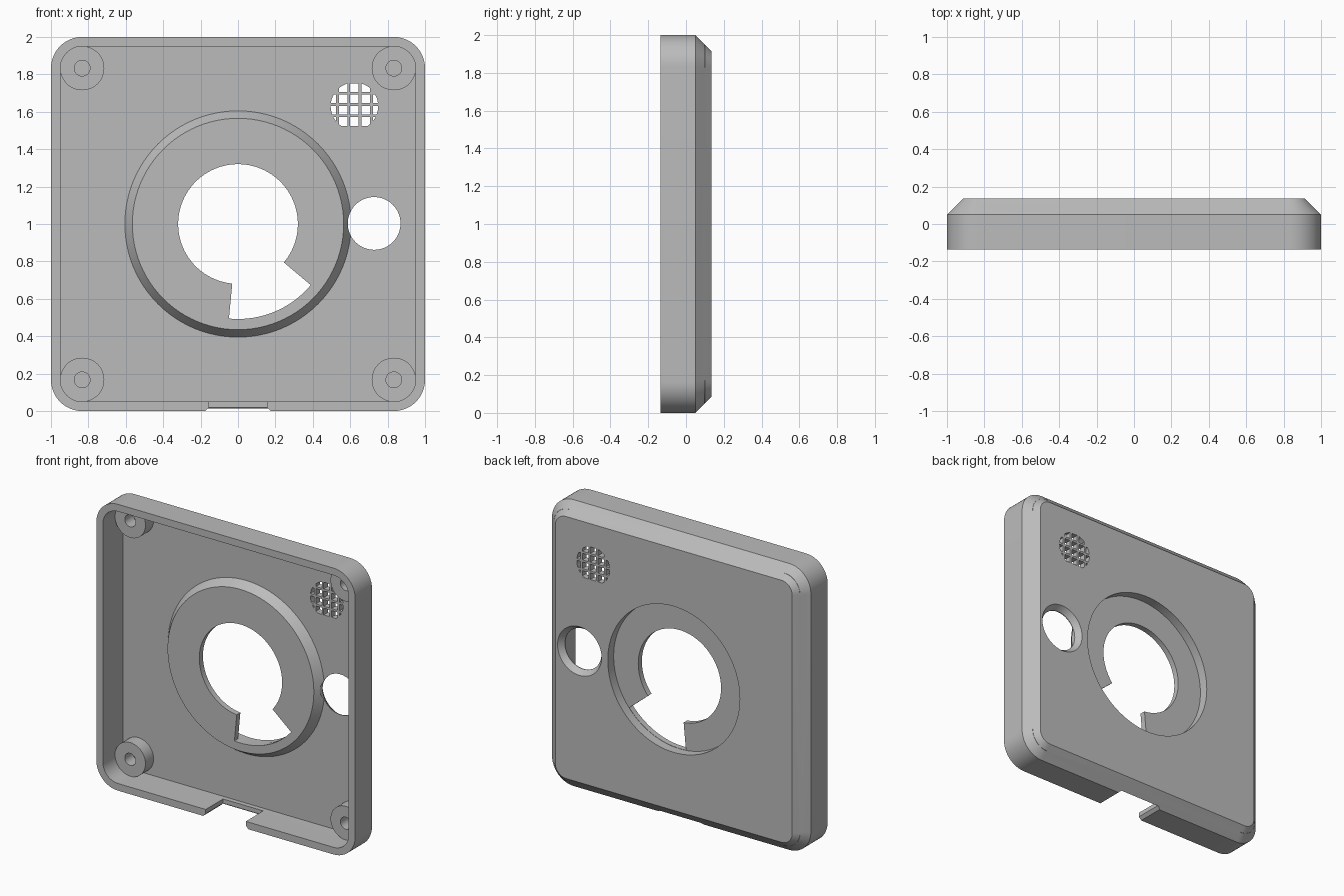
import bpy, bmesh
from math import cos, sin, radians, pi

old = bpy.data.objects.get("Cube")
if old:
    bpy.data.objects.remove(old, do_unlink=True)

FRONT, BACK, FLOOR = -0.135, 0.135, 0.09   # depth levels of the cover
CORNER = 0.167                             # outer corner radius

grey = bpy.data.materials.new("plain grey")
grey.use_nodes = True
grey.diffuse_color = (0.5, 0.5, 0.5, 1)
grey.node_tree.nodes["Principled BSDF"].inputs["Base Color"].default_value = grey.diffuse_color


def solid(name, rings):
    """Closed solid skinned through rings of 3D points."""
    bm = bmesh.new()
    loops = [[bm.verts.new(p) for p in ring] for ring in rings]
    n = len(loops[0])
    for a, b in zip(loops, loops[1:]):
        for i in range(n):
            j = (i + 1) % n
            bm.faces.new((a[i], a[j], b[j], b[i]))
    bm.faces.new(loops[0])
    bm.faces.new(loops[-1])
    bmesh.ops.recalc_face_normals(bm, faces=bm.faces)
    mesh = bpy.data.meshes.new(name)
    bm.to_mesh(mesh)
    bm.free()
    mesh.materials.append(grey)
    ob = bpy.data.objects.new(name, mesh)
    bpy.context.collection.objects.link(ob)
    return ob


def rounded(y, inset, steps=12):
    """Rounded square outline, inset evenly from the outer edge."""
    r, c = CORNER - inset, 1 - CORNER
    pts = []
    for k, (sx, sz) in enumerate(((1, 1), (-1, 1), (-1, -1), (1, -1))):
        for i in range(steps + 1):
            a = (k + i / steps) * pi / 2
            pts.append((sx * c + r * cos(a), y, 1 + sz * c + r * sin(a)))
    return pts


def disc(name, x, z, levels, n=96):
    """Round solid along y from (depth, radius) levels."""
    return solid(name, [[(x + r * cos(2 * pi * i / n), y, z + r * sin(2 * pi * i / n))
                         for i in range(n)] for y, r in levels])


def block(name, x, z, half, y0, y1):
    corners = ((-half, -half), (half, -half), (half, half), (-half, half))
    return solid(name, [[(x + a, y, z + b) for a, b in corners] for y in (y0, y1)])


def combine(target, tool, operation):
    mod = target.modifiers.new("cut", "BOOLEAN")
    mod.operation, mod.object, mod.solver = operation, tool, "EXACT"
    bpy.context.view_layer.objects.active = target
    bpy.ops.object.modifier_apply(modifier=mod.name)
    bpy.data.objects.remove(tool, do_unlink=True)


# Shell with a chamfered back edge, hollow towards the front
cover = solid("cover", [rounded(FRONT, 0), rounded(0.05, 0), rounded(BACK, 0.085)])
combine(cover, solid("cavity", [rounded(-0.2, 0.05), rounded(FLOOR, 0.05)]), "DIFFERENCE")

# Screw bosses with blind holes
for sx in (-1, 1):
    for sz in (-1, 1):
        x, z = sx * 0.833, 1 + sz * 0.833
        combine(cover, disc("boss", x, z, ((0, 0.118), (0.1, 0.118)), 48), "UNION")
        combine(cover, disc("screw_hole", x, z, ((-0.05, 0.042), (FLOOR, 0.042)), 32), "DIFFERENCE")

# Dished centre: raised inside, sunk from the back
combine(cover, disc("dish", 0, 1, ((0.03, 0.565), (FLOOR, 0.605), (0.1, 0.605))), "UNION")
combine(cover, disc("recess", 0, 1, ((0.07, 0.51), (0.2, 0.51))), "DIFFERENCE")
combine(cover, disc("centre_hole", 0, 1, ((-0.1, 0.32), (0.2, 0.32))), "DIFFERENCE")

# Wedge slot running out from the centre hole
angles = [radians(-95.5 + 55.5 * i / 16) for i in range(17)]
wedge = [(0.508 * cos(a), 0.508 * sin(a)) for a in angles]
wedge += [(0.25 * cos(a), 0.25 * sin(a)) for a in (angles[-1], angles[0])]
combine(cover, solid("slot", [[(x, y, 1 + z) for x, z in wedge] for y in (-0.1, 0.1)]), "DIFFERENCE")

# Countersunk side hole
combine(cover, disc("side_hole", 0.728, 1.003,
                    ((-0.1, 0.141), (0.095, 0.141), (BACK, 0.17), (0.2, 0.17)), 64), "DIFFERENCE")

# Speaker grille: square holes trimmed to a circle
for col in range(-2, 3):
    for row in range(4):
        x, z = 0.6225 + col * 0.0605, 1.548 + row * 0.0605
        near = max(0, abs(x - 0.6225) - 0.023) ** 2 + max(0, abs(z - 1.63) - 0.023) ** 2
        if near > 0.12 ** 2:
            continue
        hole = block("grille_hole", x, z, 0.023, 0, 0.2)
        combine(hole, disc("grille_rim", 0.6225, 1.63, ((-0.1, 0.127), (0.3, 0.127)), 48), "INTERSECT")
        combine(cover, hole, "DIFFERENCE")

# Cable notch in the bottom wall, flared towards the outside
notch = [[(-w, -0.3, z), (w, -0.3, z), (w, y, z), (-w, y, z)]
         for z, w, y in ((-0.02, 0.195, 0.097), (0.02, 0.155, 0.057), (0.075, 0.155, 0.057))]
combine(cover, solid("notch", notch), "DIFFERENCE")

# Smooth round walls, crisp edges
bpy.ops.object.select_all(action="DESELECT")
cover.select_set(True)
bpy.context.view_layer.objects.active = cover
bpy.ops.object.shade_smooth_by_angle(angle=radians(25))
